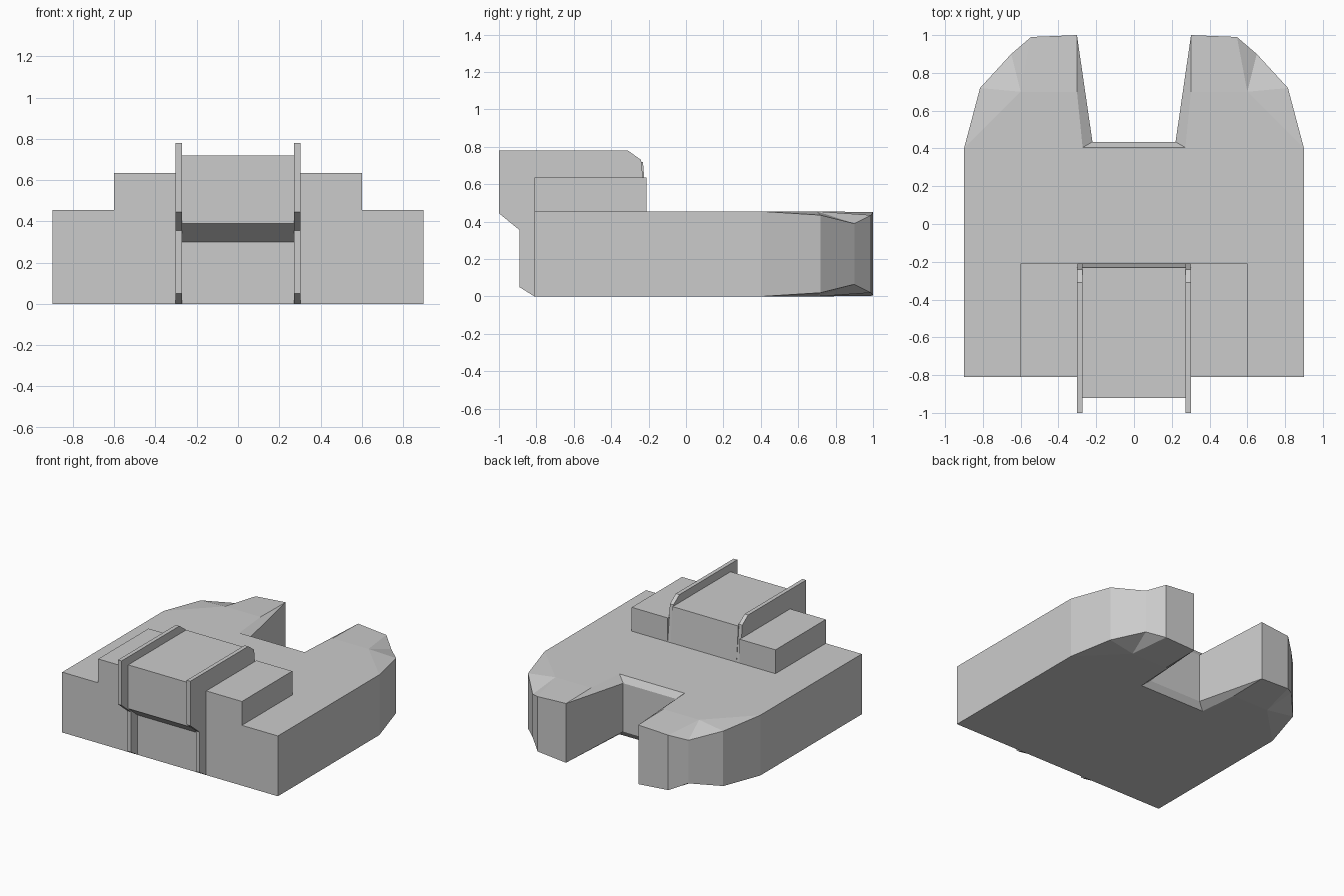
import bpy, bmesh

if "Cube" in bpy.data.objects:
    bpy.data.objects.remove(bpy.data.objects["Cube"])

H = 0.455  # height of the main slab


def finish(name, bm):
    bmesh.ops.remove_doubles(bm, verts=bm.verts, dist=1e-5)
    bmesh.ops.recalc_face_normals(bm, faces=bm.faces)
    me = bpy.data.meshes.new(name)
    bm.to_mesh(me)
    bm.free()
    ob = bpy.data.objects.new(name, me)
    bpy.context.collection.objects.link(ob)
    return ob


def side_profile(name, pts, x0, x1):
    """Extrude a (y, z) outline from x0 to x1."""
    bm = bmesh.new()
    f = bm.faces.new([bm.verts.new((x0, y, z)) for y, z in pts])
    r = bmesh.ops.extrude_face_region(bm, geom=[f])
    vs = [g for g in r["geom"] if isinstance(g, bmesh.types.BMVert)]
    bmesh.ops.translate(bm, verts=vs, vec=(x1 - x0, 0, 0))
    return finish(name, bm)


# Main slab with two prongs: rim outline of the right half (x, y, drop from top)
rim = [(0, -0.81, 0), (0.9, -0.81, 0), (0.9, 0.4, 0), (0.815, 0.72, 0.02),
       (0.65, 0.9, 0.065), (0.545, 0.99, 0.02), (0.302, 1.0, 0.004),
       (0.22, 0.435, 0.045), (0, 0.435, 0.045)]
# Inner corners of the flat top
flat = [(0.6, 0.7, 0), (0.302, 0.7, 0), (0.272, 0.405, 0), (0, 0.405, 0)]
pts = rim + flat
cap = [(0, 1, 2, 11, 12), (2, 9, 10, 11), (2, 3, 9), (3, 4, 9), (4, 5, 9),
       (5, 6, 10, 9), (6, 7, 11, 10), (7, 8, 12, 11)]
bm = bmesh.new()
for s in (1, -1):
    top = [bm.verts.new((s * x, y, H - d)) for x, y, d in pts]
    low = [bm.verts.new((s * x, y, d)) for x, y, d in pts]
    for level in (top, low):
        for f in cap:
            bm.faces.new([level[i] for i in f])
    for i in range(len(rim) - 1):
        bm.faces.new((top[i], top[i + 1], low[i + 1], low[i]))
finish("forked_base", bm)

# Raised shoulders either side of the centre block
for side, x0 in (("left", -0.6), ("right", 0.3)):
    side_profile(side + "_shoulder",
                 [(-0.81, H), (-0.81, 0.635), (-0.21, 0.635), (-0.21, H)],
                 x0, x0 + 0.3)

# Centre block, overhanging the front
side_profile("centre_block",
             [(-0.81, 0.30), (-0.92, 0.39), (-0.92, 0.72), (-0.23, 0.72),
              (-0.21, H), (-0.21, 0.30)], -0.275, 0.275)

# Thin side rails framing the centre block
rail = [(-1, 0.78), (-0.31, 0.78), (-0.24, 0.73), (-0.23, 0.635), (-0.21, H),
        (-0.21, 0.1), (-0.81, 0), (-0.89, 0.05), (-0.89, 0.355), (-1, 0.445)]
for side, x0 in (("left", -0.302), ("right", 0.272)):
    side_profile(side + "_rail", rail, x0, x0 + 0.03)
